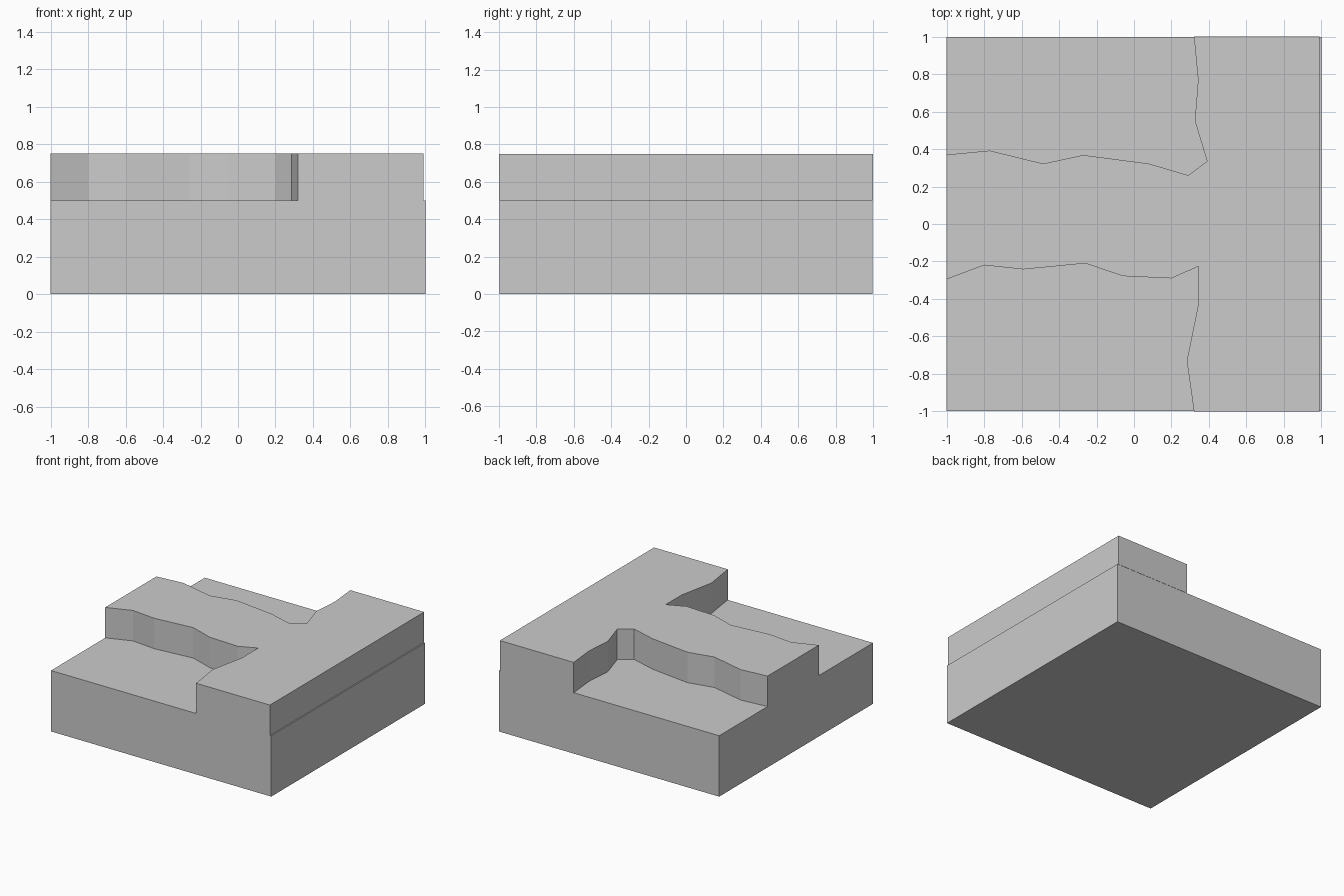
import bpy, bmesh

if "Cube" in bpy.data.objects:
    bpy.data.objects.remove(bpy.data.objects["Cube"])


def slab(name, outline, z0, z1):
    """Extrude a closed counter-clockwise outline between two heights."""
    bm = bmesh.new()
    face = bm.faces.new([bm.verts.new((x, y, z0)) for x, y in outline])
    ext = bmesh.ops.extrude_face_region(bm, geom=[face], use_keep_orig=True)
    top = [g for g in ext["geom"] if isinstance(g, bmesh.types.BMVert)]
    bmesh.ops.translate(bm, verts=top, vec=(0, 0, z1 - z0))
    bmesh.ops.recalc_face_normals(bm, faces=bm.faces)
    mesh = bpy.data.meshes.new(name)
    bm.to_mesh(mesh)
    bm.free()
    obj = bpy.data.objects.new(name, mesh)
    bpy.context.collection.objects.link(obj)
    return obj


# Square lower ground block
slab("ground_base", [(-1, -0.997), (1, -0.997), (1, 0.998), (-1, 0.998)], 0, 0.5)

# Raised T-shaped plateau with ragged cliff edges
front_cliff = [(-1, -0.295), (-0.8, -0.22), (-0.59, -0.242), (-0.26, -0.21),
               (-0.06, -0.278), (0.2, -0.29), (0.343, -0.227),
               (0.343, -0.43), (0.282, -0.73), (0.32, -1)]
back_cliff = [(0.32, 1), (0.342, 0.77), (0.325, 0.55), (0.39, 0.335),
              (0.29, 0.26), (0.08, 0.322), (-0.27, 0.368),
              (-0.485, 0.322), (-0.77, 0.392), (-1, 0.37)]
slab("upper_plateau", front_cliff + [(0.99, -1), (0.99, 1)] + back_cliff, 0.5, 0.75)
